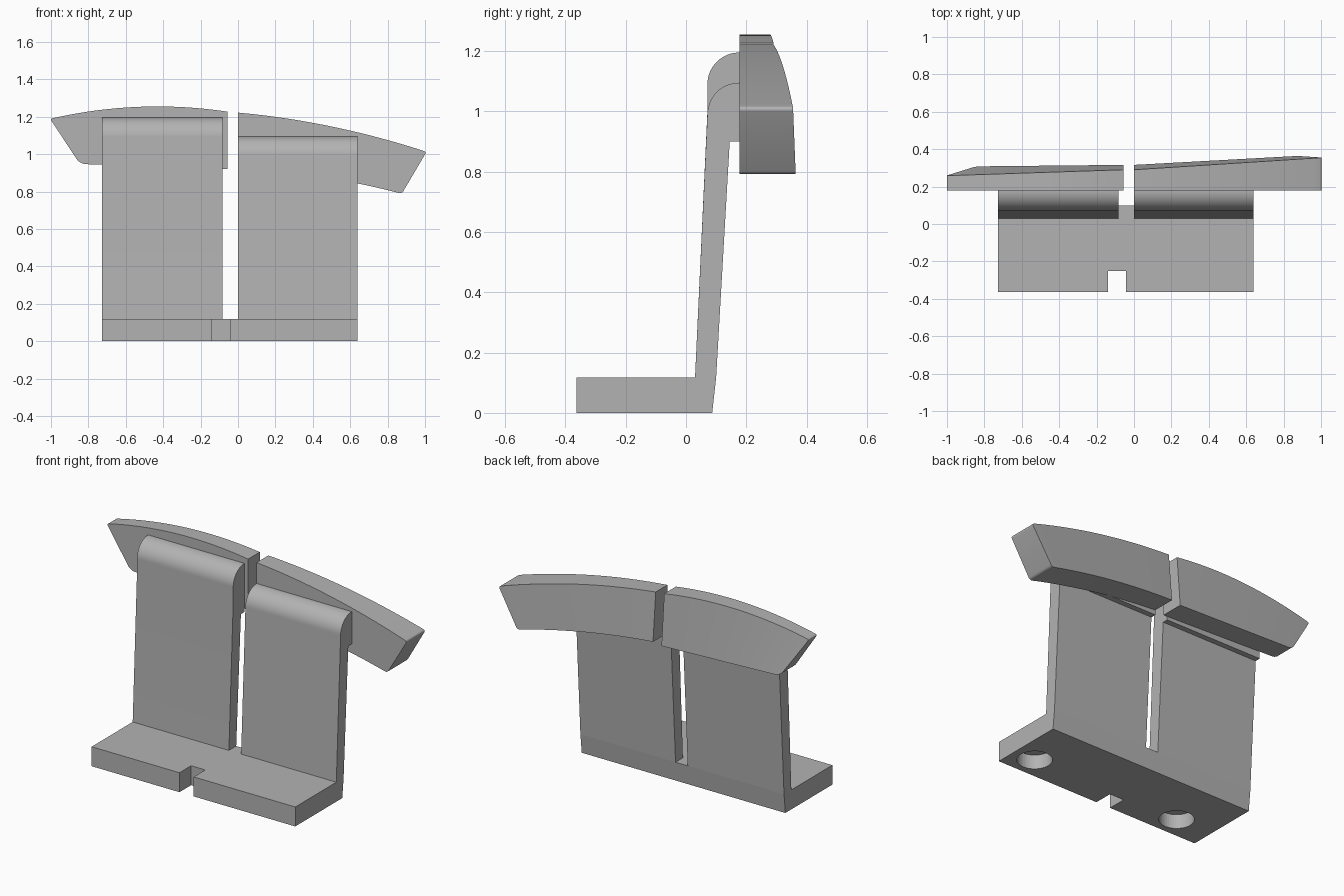
import bpy, bmesh, math

if "Cube" in bpy.data.objects:
    bpy.data.objects.remove(bpy.data.objects["Cube"])

grey = bpy.data.materials.new("plain_grey")
grey.use_nodes = True
grey.diffuse_color = (0.45, 0.45, 0.45, 1)
grey.node_tree.nodes["Principled BSDF"].inputs["Base Color"].default_value = (0.45, 0.45, 0.45, 1)

BASE_TOP = 0.118
PAD_FRONT = 0.178


def finish(name, bm):
    bmesh.ops.recalc_face_normals(bm, faces=bm.faces)
    mesh = bpy.data.meshes.new(name)
    bm.to_mesh(mesh)
    bm.free()
    obj = bpy.data.objects.new(name, mesh)
    obj.data.materials.append(grey)
    bpy.context.collection.objects.link(obj)
    bpy.ops.object.select_all(action="DESELECT")
    bpy.context.view_layer.objects.active = obj
    obj.select_set(True)
    bpy.ops.object.shade_smooth_by_angle(angle=math.radians(25))
    return obj


def extrude_x(name, profile, x0, x1):
    """Side profile of (y, z) points swept from x0 to x1."""
    bm = bmesh.new()
    face = bm.faces.new([bm.verts.new((x0, y, z)) for y, z in profile])
    new = bmesh.ops.extrude_face_region(bm, geom=[face])["geom"]
    verts = [v for v in new if isinstance(v, bmesh.types.BMVert)]
    bmesh.ops.translate(bm, verts=verts, vec=(x1 - x0, 0, 0))
    return finish(name, bm)


def cut(target, cutter):
    mod = target.modifiers.new("cut", "BOOLEAN")
    mod.operation = "DIFFERENCE"
    mod.solver = "EXACT"
    mod.object = cutter
    bpy.context.view_layer.objects.active = target
    bpy.ops.object.modifier_apply(modifier=mod.name)
    bpy.data.objects.remove(cutter)


# Base plate with a front notch and two blind pockets underneath
base = extrude_x("base_plate", [(-0.363, 0), (0.087, 0), (0.1, BASE_TOP), (-0.363, BASE_TOP)], -0.727, 0.638)
cut(base, extrude_x("notch_cutter", [(-0.5, -0.1), (-0.252, -0.1), (-0.252, 0.3), (-0.5, 0.3)], -0.138, -0.043))
for x in (-0.49, 0.5):
    bpy.ops.mesh.primitive_cylinder_add(vertices=48, radius=0.095, depth=0.17, location=(x, -0.23, 0))
    cut(base, bpy.context.object)
bpy.context.view_layer.objects.active = base
base.select_set(True)
bpy.ops.object.shade_smooth_by_angle(angle=math.radians(25))


# Leaning uprights with a rounded head that hooks back to the pads
def upright(name, x0, x1, top):
    r = 0.105
    profile = [(0.03, BASE_TOP), (0.1, BASE_TOP), (0.145, 0.9), (PAD_FRONT, 0.9), (PAD_FRONT, top)]
    for i in range(17):
        a = math.pi / 2 * (1 + i / 16)
        profile.append((0.176 + r * math.cos(a), top - r + r * math.sin(a)))
    if top - r > 1.05:
        profile.append((0.071, 1.0))
    extrude_x(name, profile, x0, x1)


upright("right_upright", -0.727, -0.082, 1.195)
upright("left_upright", 0, 0.638, 1.095)


# Curved pads, lofted from inner end to the slanted outer end
def pad(name, inner, tip, foot, top_z, foot_z, top_y, foot_y, round_tip, round_foot):
    n = 24
    bm = bmesh.new()
    rings = []
    for i in range(n + 1):
        t = i / n
        xt = inner + (tip - inner) * t
        xb = inner + (foot - inner) * t
        yt = top_y[0] + (top_y[1] - top_y[0]) * t
        yb = foot_y[0] + (foot_y[1] - foot_y[0]) * t
        rings.append([bm.verts.new(p) for p in (
            (xt, PAD_FRONT, top_z(xt)), (xt, yt, top_z(xt)),
            (xb, yb, foot_z(xb)), (xb, PAD_FRONT, foot_z(xb)))])
    for a, b in zip(rings, rings[1:]):
        for k in range(4):
            j = (k + 1) % 4
            bm.faces.new((a[k], a[j], b[j], b[k]))
    bm.faces.new(rings[0])
    bm.faces.new(rings[-1])
    end = rings[-1]
    for pair, width in (((end[0], end[1]), round_tip), ((end[2], end[3]), round_foot)):
        edge = bm.edges.get(pair)
        bmesh.ops.bevel(bm, geom=[edge], offset=width, segments=6, profile=0.5,
                        affect="EDGES", clamp_overlap=False)
    finish(name, bm)


pad("right_pad", -0.057, -1.005, -0.845,
    lambda x: 1.255 - 0.2 * (x + 0.43) ** 2, lambda x: 0.918 - 0.035 * x,
    (0.29, 0.258), (0.316, 0.308), 0.014, 0.03)
pad("left_pad", 0, 1.008, 0.876,
    lambda x: 1.222 - 0.09 * x - 0.117 * x * x, lambda x: 0.93 - 0.065 * x - 0.11 * x * x,
    (0.29, 0.355), (0.316, 0.364), 0.015, 0.015)
